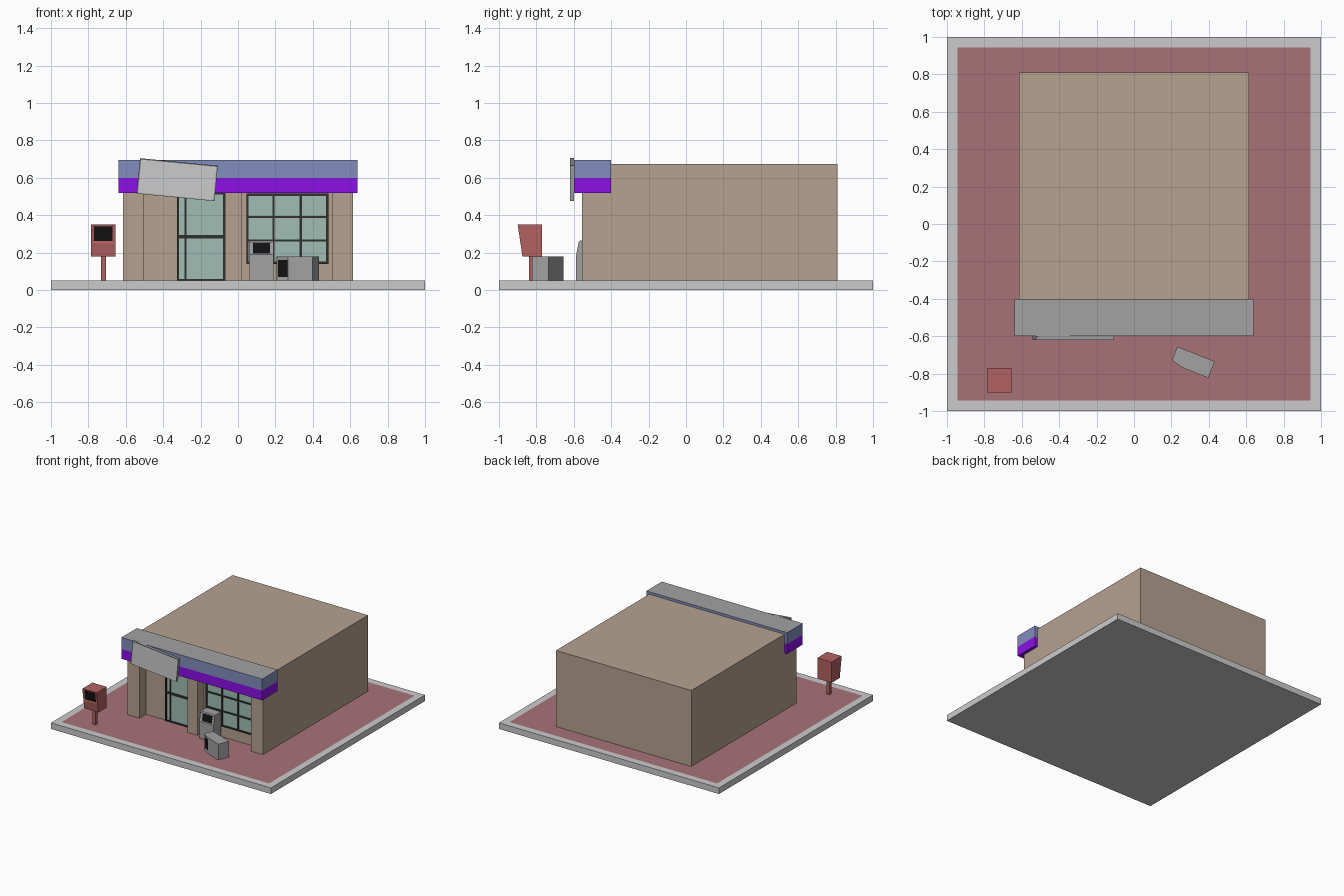
import bpy, bmesh
from math import radians
from mathutils import Vector

if "Cube" in bpy.data.objects:
    bpy.data.objects.remove(bpy.data.objects["Cube"])


def mat(name, *rgb):
    m = bpy.data.materials.new(name)
    m.diffuse_color = (*rgb, 1)
    m.use_nodes = True
    m.node_tree.nodes["Principled BSDF"].inputs["Base Color"].default_value = m.diffuse_color
    return m


WALL = mat("wall_tan", .46, .36, .28)
PAVE = mat("paving_red", .39, .17, .19)
RED = mat("box_red", .45, .12, .12)
BLUE = mat("band_blue", .22, .27, .51)
PURPLE = mat("band_purple", .26, .005, .79)
GLASS = mat("glass", .35, .51, .45)
DARK = mat("frame_dark", .03, .03, .03)
BLACK = mat("screen_black", .006, .006, .006)
STEEL = mat("steel_grey", .36, .36, .36)
PALE = mat("pale_grey", .6, .6, .6)


def finish(name, bm, mats, loc=(0, 0, 0), rot=(0, 0, 0)):
    me = bpy.data.meshes.new(name)
    bm.to_mesh(me)
    bm.free()
    for m in mats:
        me.materials.append(m)
    ob = bpy.data.objects.new(name, me)
    ob.location, ob.rotation_euler = loc, rot
    bpy.context.collection.objects.link(ob)
    return ob


def prism(pts, lo, hi, place):
    """Extrude a 2D profile; place(u, v, w) maps it into space."""
    bm = bmesh.new()
    f = bm.faces.new([bm.verts.new(place(u, v, lo)) for u, v in pts])
    ext = bmesh.ops.extrude_face_region(bm, geom=[f])["geom"]
    shift = Vector(place(0, 0, hi)) - Vector(place(0, 0, lo))
    bmesh.ops.translate(bm, verts=[g for g in ext if isinstance(g, bmesh.types.BMVert)], vec=shift)
    bmesh.ops.recalc_face_normals(bm, faces=bm.faces)
    return bm


def box_bm(x0, x1, y0, y1, z0, z1):
    return prism([(x0, y0), (x1, y0), (x1, y1), (x0, y1)], z0, z1, lambda u, v, w: (u, v, w))


def box(name, dims, m):
    return finish(name, box_bm(*dims), [m])


def side_view(u, v, w):
    return (w, u, v)


def inset(bm, face, t, depth=0.0, squeeze=1.0):
    """Inset a face, give the inner face material 1, narrow it in x."""
    bmesh.ops.inset_individual(bm, faces=[face], thickness=t, depth=depth)
    face.material_index = 1
    cx = face.calc_center_median().x
    for v in face.verts:
        v.co.x = cx + (v.co.x - cx) * squeeze


def facing(bm, d):
    return max(bm.faces, key=lambda f: f.calc_center_median().dot(Vector(d)))


# Base slab with red paving
bm = box_bm(-1, 1, -1, 1, 0, .05)
inset(bm, facing(bm, (0, 0, 1)), .08)
finish("base_slab", bm, [PALE, PAVE])

# Building shell: plan outline with door and window recesses
F, R = -.555, -.47
plan = [(-.615, .81), (-.615, F), (-.505, F), (-.505, R), (-.07, R), (-.07, F),
        (.02, F), (.02, R), (.505, R), (.505, F), (.615, F), (.615, .81)]
finish("building_walls", prism(plan, .05, .675, lambda u, v, w: (u, v, w)), [WALL])

# Canopy bands closing the top of the recesses
box("canopy_lower_band", (-.64, .64, -.6, -.4, .52, .6), PURPLE)
bm = box_bm(-.64, .64, -.6, -.4, .6, .695)
facing(bm, (0, 0, 1)).material_index = 1
finish("canopy_upper_band", bm, [BLUE, STEEL])

# Crooked sign panel with raised rim
bm = box_bm(-.209, .209, -.011, .011, -.095, .095)
inset(bm, facing(bm, (0, -1, 0)), .01)
bmesh.ops.translate(bm, verts=facing(bm, (0, -1, 0)).verts, vec=(0, 0, 0))
for f in bm.faces:
    if f.material_index == 1:
        bmesh.ops.translate(bm, verts=f.verts, vec=(0, .004, 0))
finish("tilted_sign", bm, [STEEL, PALE], (-.325, -.61, .59), (0, radians(5.5), 0))


# Glazing: pane plus a grid of dark bars
def glazing(name, x0, x1, z0, z1, xs, zs, t):
    box(name + "_glass", (x0, x1, R - .005, R, z0, z1), GLASS)
    for i, x in enumerate([x0 + t / 2, x1 - t / 2] + xs):
        box(f"{name}_upright_{i}", (x - t / 2, x + t / 2, R - .013, R, z0, z1), DARK)
    for i, z in enumerate([z0 + t / 2, z1 - t / 2] + zs):
        box(f"{name}_rail_{i}", (x0, x1, R - .012, R, z - t / 2, z + t / 2), DARK)


glazing("door", -.325, -.07, .05, .52, [-.28], [.28, .288], .01)
glazing("window", .045, .483, .14, .515, [.19, .336], [.265, .39], .012)


# Terminals: one standing, one toppled onto its side
def terminal(name, loc, rot=(0, 0, 0)):
    prof = [(0, 0), (0, .14), (.014, .208), (.022, .215), (.095, .215), (.095, 0)]
    bm = prism(prof, -.065, .065, side_view)
    face = next(f for f in bm.faces if abs(f.normal.x) < .1
                and abs(f.calc_center_median().z - .174) < .01)
    inset(bm, face, .008, -.003, .76)
    finish(name, bm, [STEEL, BLACK], loc, rot)


terminal("standing_terminal", (.125, -.587, .05))
terminal("fallen_terminal", (.397, -.823, .115), (0, radians(-90), radians(-21.5)))

# Red box on a post
prof = [(-.875, .18), (-.885, .25), (-.9, .35), (-.77, .35), (-.77, .18)]
bm = prism(prof, -.785, -.655, side_view)
face = next(f for f in bm.faces if f.normal.y < -.9 and f.calc_center_median().z > .27)
inset(bm, face, .015, -.003, .9)
finish("post_box", bm, [RED, BLACK])
box("post", (-.733, -.707, -.84, -.814, .05, .18), RED)
